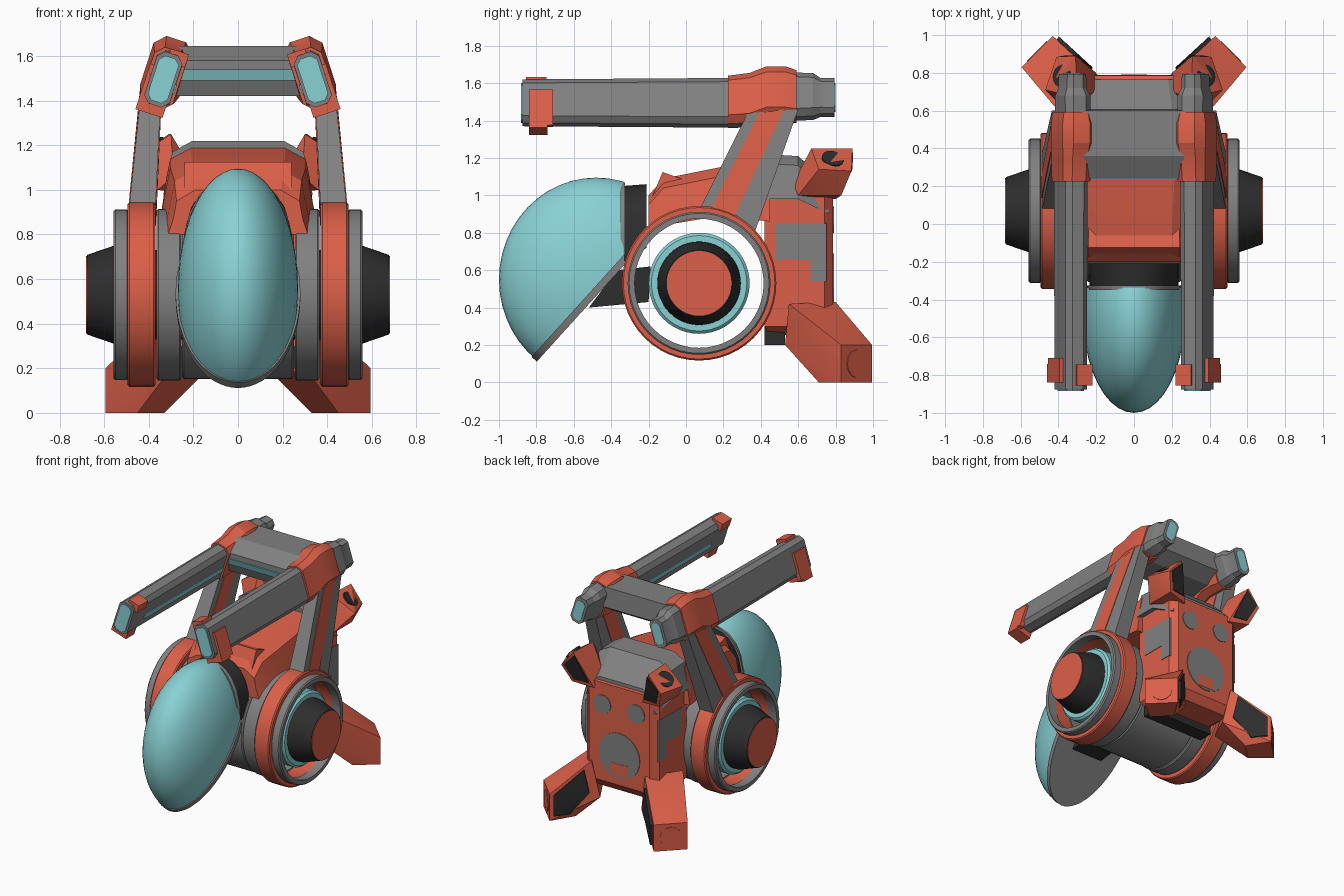
import bpy, bmesh, math
from mathutils import Vector

if "Cube" in bpy.data.objects:
    bpy.data.objects.remove(bpy.data.objects["Cube"])


def material(name, rgb):
    m = bpy.data.materials.new(name)
    m.diffuse_color = (*rgb, 1)
    m.use_nodes = True
    m.node_tree.nodes["Principled BSDF"].inputs["Base Color"].default_value = m.diffuse_color
    return m


ORANGE = material("orange", (0.71, 0.115, 0.065))
GRAY = material("gray", (0.22, 0.22, 0.22))
DARK = material("dark", (0.026, 0.026, 0.026))
TEAL = material("teal", (0.25, 0.64, 0.66))
AX_Y, AX_Z = 0.07, 0.53          # wheel axis
SIDES = ((1, "right"), (-1, "left"))


def finish(name, bm, mat):
    bmesh.ops.recalc_face_normals(bm, faces=bm.faces)
    me = bpy.data.meshes.new(name)
    bm.to_mesh(me)
    bm.free()
    me.materials.append(mat)
    ob = bpy.data.objects.new(name, me)
    bpy.context.collection.objects.link(ob)
    return ob


def hull(name, pts, mat):
    bm = bmesh.new()
    for p in pts:
        bm.verts.new(p)
    r = bmesh.ops.convex_hull(bm, input=bm.verts)
    junk = [v for v in r["geom_interior"] if isinstance(v, bmesh.types.BMVert)]
    bmesh.ops.delete(bm, geom=junk, context="VERTS")
    bmesh.ops.dissolve_limit(bm, angle_limit=0.02, verts=bm.verts, edges=bm.edges)
    return finish(name, bm, mat)


def box(name, x, y, z, mat):
    return hull(name, [(a, b, c) for a in x for b in y for c in z], mat)


def loft(name, sections, mat, wrap=False):
    bm = bmesh.new()
    rings = [[bm.verts.new(p) for p in s] for s in sections]
    n = len(rings[0])
    pairs = list(zip(rings, rings[1:])) + ([(rings[-1], rings[0])] if wrap else [])
    for a, b in pairs:
        for i in range(n):
            j = (i + 1) % n
            bm.faces.new((a[i], a[j], b[j], b[i]))
    if not wrap:
        bm.faces.new(rings[0])
        bm.faces.new(rings[-1])
    return finish(name, bm, mat)


def lathe(name, prof, mat, wrap=False, n=48):
    secs = [[(x, AX_Y + r * math.cos(i * math.tau / n), AX_Z + r * math.sin(i * math.tau / n))
             for i in range(n)] for x, r in prof]
    return loft(name, secs, mat, wrap)


def tube(name, x0, x1, r, mat, ri=0.345):
    b = 0.008
    sg = 1 if x1 > x0 else -1
    return lathe(name, [(x0, ri), (x0, r - b), (x0 + sg * b, r), (x1 - sg * b, r),
                        (x1, r - b), (x1, ri)], mat, True)


def disc(name, c, normal, r, mat, n=20, t=0.004):
    q = Vector(normal).to_track_quat("Z", "Y")
    secs = [[Vector(c) + q @ Vector((r * math.cos(i * math.tau / n), r * math.sin(i * math.tau / n), h))
             for i in range(n)] for h in (-t, t)]
    return loft(name, secs, mat)


def egg(name, sx, s, cuts, mat):
    bm = bmesh.new()
    bmesh.ops.create_uvsphere(bm, u_segments=40, v_segments=24, radius=1)
    for v in bm.verts:
        v.co = (v.co.x * 0.27 * sx, -0.48 + v.co.y * 0.52 * s, 0.55 + v.co.z * 0.545 * s)
    for co, no in cuts:
        r = bmesh.ops.bisect_plane(bm, geom=bm.verts[:] + bm.edges[:] + bm.faces[:],
                                   plane_co=co, plane_no=no, clear_outer=True)
        es = [e for e in r["geom_cut"] if isinstance(e, bmesh.types.BMEdge) and e.is_boundary]
        bmesh.ops.edgeloop_fill(bm, edges=es)
    return finish(name, bm, mat)


# canopy, its rim plate, collar and neck
n = Vector((0, 0.74, -0.67))
p = Vector((0, -0.81, 0.15))
egg("canopy", 1, 1, [(p, n), ((0, -0.335, 0), (0, 1, 0))], TEAL)
egg("canopy_rim", 1.04, 1.01, [(p + n * 0.035, n), (p - n * 0.003, -n), ((0, -0.33, 0), (0, 1, 0))], GRAY)


def arch(y, w, top, z0, k=12):
    return [(w * math.cos(i * math.pi / k), y, z0 + (top - z0) * math.sin(i * math.pi / k) ** 0.75)
            for i in range(k + 1)]


loft("canopy_collar", [arch(-0.34, 0.235, 1.05, 0.64), arch(-0.21, 0.24, 1.06, 0.72)], DARK)
loft("collar_rim", [arch(-0.35, 0.245, 1.07, 0.63), arch(-0.325, 0.25, 1.07, 0.65)], GRAY)
hull("neck", [(x, y, z) for x in (-0.13, 0.13) for y, z in
              ((-0.52, 0.4), (-0.2, 0.43), (-0.19, 0.62), (-0.37, 0.6))], DARK)

# drum body
tube("drum", -0.25, 0.25, 0.378, GRAY)
lathe("axle", [(-0.46, 0.2), (0.46, 0.2)], DARK)

# front hood, gray roof and rear box


def hood(y, top, bot, w):
    half = [(w * 0.66, top), (w * 0.95, top - 0.05), (w, top - 0.13), (w * 1.08, bot)]
    return [(x, y, z) for x, z in half] + [(-x, y, z) for x, z in reversed(half)]


loft("hood", [hood(-0.2, 1.0, 0.8, 0.29), hood(-0.12, 1.09, 0.84, 0.3), hood(0.18, 1.15, 0.89, 0.32),
              hood(0.45, 1.19, 0.86, 0.32)], ORANGE)
hull("hood_brow", [(x, y, z) for x in (-0.24, 0.24) for y, z in
                   ((-0.19, 0.97), (-0.125, 1.125), (-0.095, 1.11), (0.0, 1.08))], ORANGE)
loft("roof", [hood(0.43, 1.22, 0.98, 0.31), hood(0.6, 1.21, 0.98, 0.31), hood(0.765, 1.06, 0.9, 0.27)], GRAY)
hull("rear_box", [(s * x, y, z) for s in (1, -1) for x, y, z in
                  ((0.3, 0.42, 1.04), (0.3, 0.42, 0.3), (0.3, 0.74, 1.04), (0.3, 0.74, 0.3), (0.25, 0.785, 1.03),
                   (0.25, 0.785, 0.3), (0.24, 0.44, 0.26), (0.24, 0.74, 0.24))], ORANGE)
disc("rear_port", (0, 0.786, 0.52), (0, 1, 0), 0.17, GRAY, 24)
box("rear_port_block", (-0.07, 0.07), (0.78, 0.792), (0.37, 0.46), ORANGE)
box("belly_block", (-0.26, 0.26), (0.42, 0.53), (0.2, 0.34), DARK)

# crossbar between the guns, with a teal front strip
loft("crossbar", [[(x, y, z) for y, z in ((0.24, 1.54), (0.24, 1.58), (0.36, 1.645), (0.6, 1.645),
                                          (0.61, 1.5), (0.5, 1.43), (0.29, 1.42))]
                  for x in (-0.3, 0.3)], GRAY)
hull("crossbar_strip", [(x, y, z) for x in (-0.27, 0.27) for y, z in
                        ((0.232, 1.54), (0.25, 1.49), (0.26, 1.54), (0.28, 1.49))], TEAL)

TILT = math.radians(18)


def gun_pt(s, u, v, y):
    c, d = math.cos(TILT), math.sin(TILT)
    return (s * (0.335 + u * c - v * d), y, 1.495 + u * d + v * c)


def gun_ring(s, y, w, h, dv=0.0):
    k = w * 0.5
    return [gun_pt(s, u, v + dv, y) for u, v in
            ((w, h - k), (w - k, h), (k - w, h), (-w, h - k), (-w, k - h), (k - w, -h), (w - k, -h), (w, k - h))]


def gun_box(name, s, u, v, y, mat):
    return hull(name, [gun_pt(s, a, b, c) for a in u for b in v for c in y], mat)


for s, side in SIDES:
    # wheel: shell, orange tyre, outer rim, hub
    tube(side + "_drum_shell", s * 0.255, s * 0.365, 0.385, GRAY)
    tube(side + "_tyre", s * 0.37, s * 0.495, 0.413, ORANGE, 0.35)
    tube(side + "_wheel_rim", s * 0.49, s * 0.558, 0.382, GRAY)
    lathe(side + "_hub_ring", [(s * 0.42, 0.27), (s * 0.5, 0.27), (s * 0.515, 0.255)], TEAL)
    lathe(side + "_hub_cone", [(s * 0.45, 0.225), (s * 0.55, 0.222), (s * 0.678, 0.178)], DARK)
    disc(side + "_hub_cap", (s * 0.678, AX_Y, AX_Z), (s, 0, 0), 0.173, ORANGE, 40)

    # support arm with raised orange stripe
    def arm(name, lo, hi, grow, mat):
        (a, az), (b, bz) = lo
        c, d = hi
        hull(name, [(s * x, y, z) for y, z, xs in (
            (a, az, (0.37 - grow, 0.488 + grow)), (b, bz, (0.37 - grow, 0.488 + grow)),
            (c, 1.44, (0.345 - grow, 0.435 + grow)), (d, 1.46, (0.345 - grow, 0.435 + grow))) for x in xs], mat)
    arm(side + "_arm", ((0.07, 0.92), (0.37, 0.81)), (0.33, 0.6), 0, GRAY)
    arm(side + "_arm_stripe", ((0.13, 0.92), (0.255, 0.88)), (0.39, 0.525), 0.004, ORANGE)

    # gun barrel, clamp, tail, plates and brackets
    loft(side + "_gun", [gun_ring(s, -0.875, 0.06, 0.122), gun_ring(s, 0.3, 0.062, 0.13)], GRAY)
    loft(side + "_gun_front", [gun_ring(s, -0.883, 0.047, 0.105), gun_ring(s, -0.87, 0.047, 0.105)], TEAL)
    gun_box(side + "_gun_strip", s, (-0.066, -0.05), (-0.045, -0.005), (-0.7, 0.22), TEAL)
    loft(side + "_gun_clamp", [gun_ring(s, 0.225, 0.075, 0.135, 0.005), gun_ring(s, 0.34, 0.08, 0.14, 0.015),
                               gun_ring(s, 0.43, 0.092, 0.145, 0.045), gun_ring(s, 0.53, 0.092, 0.145, 0.045),
                               gun_ring(s, 0.592, 0.08, 0.135, 0.035)], ORANGE)
    loft(side + "_gun_tail", [gun_ring(s, 0.57, 0.07, 0.125, 0.035), gun_ring(s, 0.68, 0.07, 0.12, 0.035),
                              gun_ring(s, 0.72, 0.055, 0.1, 0.03), gun_ring(s, 0.795, 0.052, 0.1, 0.03)], GRAY)
    loft(side + "_gun_tail_plate", [gun_ring(s, 0.79, 0.035, 0.075, 0.03),
                                    gun_ring(s, 0.799, 0.035, 0.075, 0.03)], TEAL)
    gun_box(side + "_top_bracket", s, (-0.075, 0.01), (0.08, 0.142), (-0.855, -0.745), ORANGE)
    gun_box(side + "_outer_bracket", s, (0.045, 0.078), (-0.15, 0.05), (-0.84, -0.71), ORANGE)
    gun_box(side + "_under_bracket", s, (-0.05, 0.078), (-0.165, -0.105), (-0.84, -0.74), ORANGE)

    # gray insets on the rear box
    box(side + "_inset_wide", (s * 0.29, s * 0.304), (0.48, 0.75), (0.655, 0.85), GRAY)
    box(side + "_inset_tail", (s * 0.29, s * 0.304), (0.665, 0.75), (0.54, 0.656), GRAY)
    disc(side + "_rear_port", (s * 0.14, 0.786, 0.87), (0, 1, 0), 0.07, GRAY)

    # lower foot with dark back plate
    hull(side + "_lower_foot", [(s * x, y, z) for x, y, z in (
        (0.43, 0.995, 0), (0.43, 0.995, 0.2), (0.595, 0.83, 0), (0.595, 0.83, 0.2), (0.33, 0.83, 0),
        (0.45, 0.71, 0), (0.22, 0.8, 0.43), (0.36, 0.55, 0.42), (0.17, 0.77, 0.16), (0.3, 0.53, 0.2))], ORANGE)
    hull(side + "_lower_foot_plate", [(s * (x + dx), y + dy, z) for x, y, z in (
        (0.41, 0.975, 0.04), (0.41, 0.975, 0.19), (0.26, 0.83, 0.37), (0.23, 0.81, 0.2), (0.34, 0.88, 0.04))
        for dx, dy in ((0, 0), (-0.012, 0.018))], DARK)
    disc(side + "_lower_foot_port", (s * 0.513, 0.913, 0.1), (s, 1, 0), 0.075, ORANGE, 12)
    # upper foot
    hull(side + "_upper_foot", [(s * x, y, z) for x, y, z in (
        (0.3, 0.67, 1.25), (0.31, 0.89, 1.25), (0.47, 0.71, 1.14), (0.41, 0.885, 1.13), (0.2, 0.8, 0.98),
        (0.29, 0.57, 1.06), (0.36, 0.6, 1.0), (0.36, 0.83, 1.0), (0.2, 0.7, 1.08))], ORANGE)
    hull(side + "_upper_foot_plate", [(s * x, y + d, z) for x, y, z in (
        (0.3, 0.882, 1.23), (0.39, 0.878, 1.14), (0.34, 0.825, 1.02), (0.23, 0.815, 1.02))
        for d in (0, 0.012)], DARK)
    disc(side + "_upper_foot_port", (s * 0.38, 0.785, 1.195), (s * 0.62, 0.2, 0.76), 0.06, DARK, 16, 0.006)

# smooth round parts, keep hard edges
for ob in bpy.context.collection.objects:
    ob.select_set(True)
    bpy.context.view_layer.objects.active = ob
bpy.ops.object.shade_smooth_by_angle(angle=math.radians(20))
